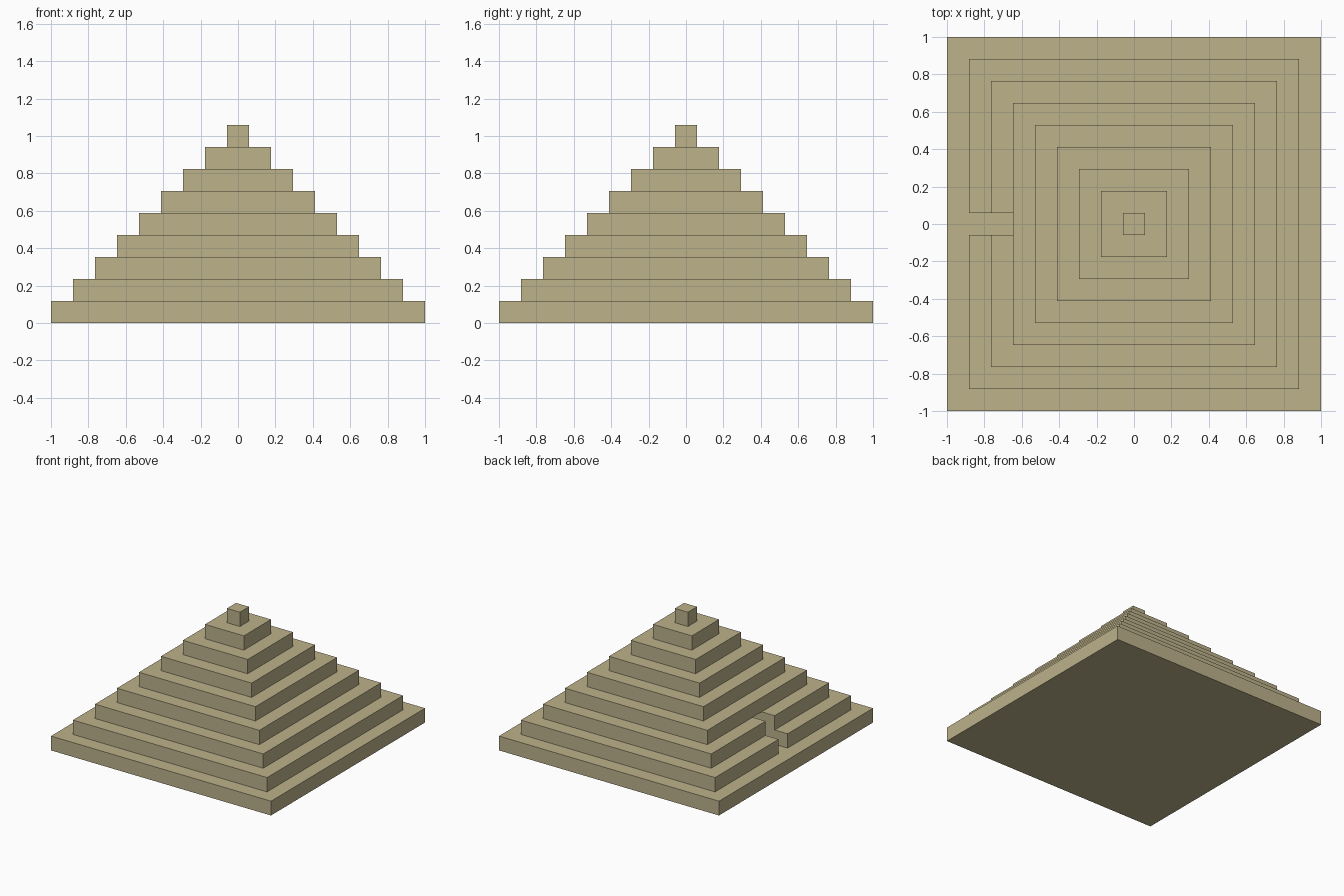
import bpy
import bmesh

cube = bpy.data.objects.get("Cube")
if cube:
    bpy.data.objects.remove(cube, do_unlink=True)

UNIT = 2 / 17          # one block
TIERS = 9
PASSAGE_TIERS = (1, 2)  # tiers cut by the entrance passage

# Sandstone colour
stone = bpy.data.materials.new("sandstone")
stone.use_nodes = True
colour = (0.51, 0.445, 0.26, 1)
stone.diffuse_color = colour
stone.node_tree.nodes["Principled BSDF"].inputs["Base Color"].default_value = colour


def extrude_outline(name, outline, bottom, height):
    """Upright prism from a flat outline."""
    bm = bmesh.new()
    base = bm.faces.new([bm.verts.new((x, y, bottom)) for x, y in outline])
    top = bmesh.ops.extrude_face_region(bm, geom=[base], use_keep_orig=True)
    moved = [v for v in top["geom"] if isinstance(v, bmesh.types.BMVert)]
    bmesh.ops.translate(bm, verts=moved, vec=(0, 0, height))
    bmesh.ops.recalc_face_normals(bm, faces=bm.faces)
    mesh = bpy.data.meshes.new(name)
    bm.to_mesh(mesh)
    bm.free()
    mesh.materials.append(stone)
    obj = bpy.data.objects.new(name, mesh)
    bpy.context.collection.objects.link(obj)
    return obj


# Square tiers, each one block narrower on every side
for i in range(TIERS):
    half = 1 - i * UNIT
    outline = [(-half, -half), (half, -half), (half, half), (-half, half)]
    name = f"tier_{i + 1}"
    if i in PASSAGE_TIERS:
        # Entrance passage from the -x side to the middle
        gap = UNIT / 2
        outline += [(-half, gap), (gap, gap), (gap, -gap), (-half, -gap)]
        name += "_with_passage"
    extrude_outline(name, outline, i * UNIT, UNIT)
